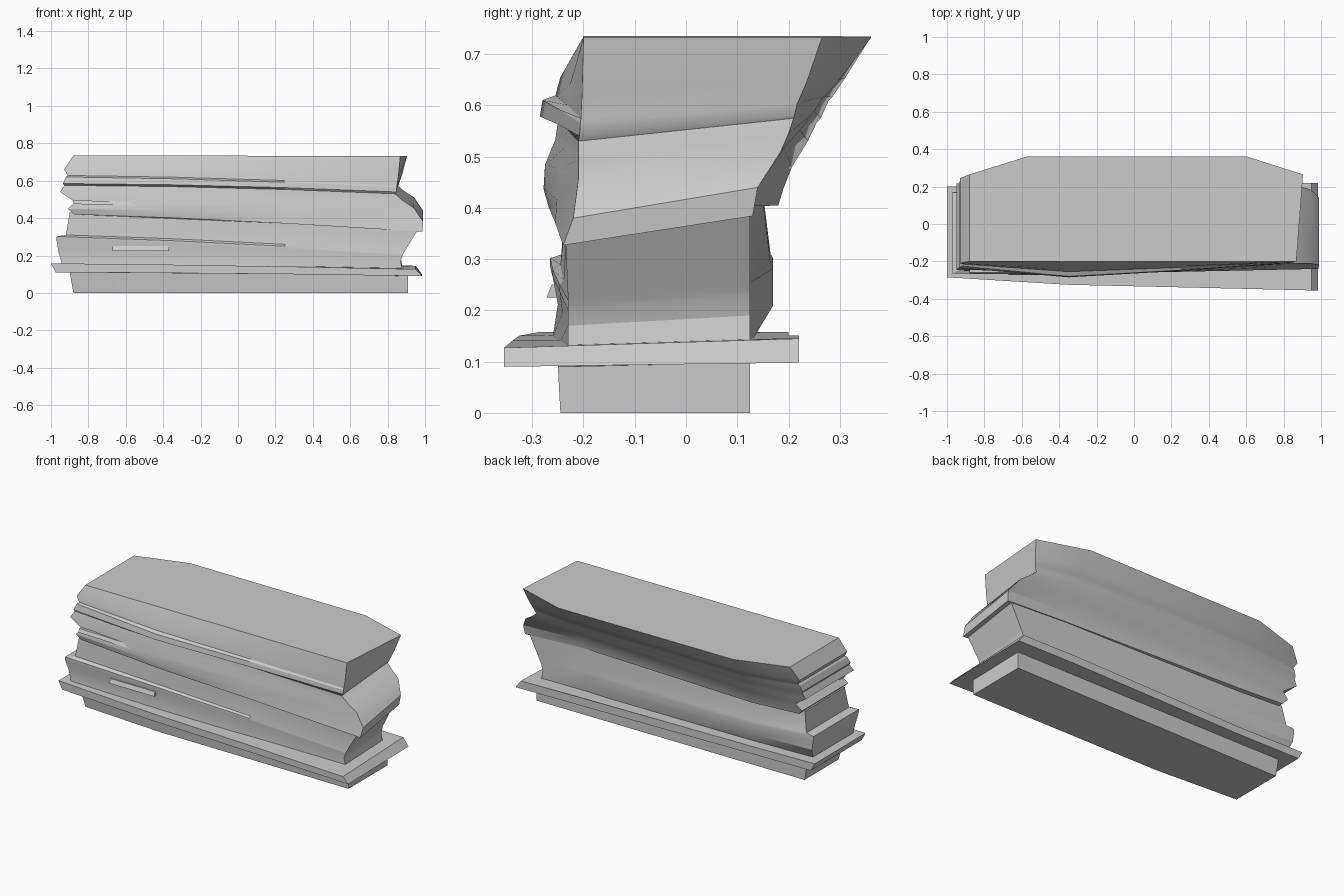
import bpy, bmesh

# Each ring: x left, x right, y front (left, middle, right), y back (right, left), z left, z right
def ring(r, back_rise, hump):
    xl, xr, fl, fm, fr, br, bl, zl, zr = r
    bulge = max(0.0, (zl + zr) / 2 - 0.45) * 0.34
    pts = [(xl, fl), (-0.35, fm), (0.25, fm * 0.55 + fr * 0.45), (xr, fr),
           (xr + bulge * 0.37, br),
           (0.6, br + bulge), (-0.57, bl + bulge), (xl, bl)]
    out = []
    for i, (x, y) in enumerate(pts):
        t = (x - xl) / (xr - xl)
        z = zl + (zr - zl) * t
        if i in (1, 2):
            z += hump
        if i in (4, 5):
            z += back_rise
        out.append((x, y, z))
    return out

def stratum(name, rings, rises, hump=0.008):
    bm = bmesh.new()
    loops = []
    for r, rise in zip(rings, rises):
        loops.append([bm.verts.new(p) for p in ring(r, rise, hump if r[7] < 0.7 and r[7] > 0 else 0)])
    n = len(loops[0])
    for a, b in zip(loops, loops[1:]):
        for i in range(n):
            j = (i + 1) % n
            bm.faces.new((a[i], a[j], b[j], b[i]))
    bm.faces.new(loops[0][::-1])
    bm.faces.new(loops[-1])
    bmesh.ops.recalc_face_normals(bm, faces=bm.faces)
    finish(name, bm)

def finish(name, bm):
    me = bpy.data.meshes.new(name)
    bm.to_mesh(me)
    bm.free()
    ob = bpy.data.objects.new(name, me)
    bpy.context.collection.objects.link(ob)
    bpy.ops.object.select_all(action='DESELECT')
    ob.select_set(True)
    bpy.context.view_layer.objects.active = ob
    bpy.ops.object.shade_smooth_by_angle(angle=0.45)

# Foot of the block
stratum("rock_foot", [
    (-.88, .91, -.20, -.235, -.245, .125, .125, 0, 0),
    (-.90, .91, -.22, -.245, -.25, .125, .125, .115, .09)], [0, .008])

# Thin projecting shelf
stratum("rock_shelf", [
    (-.975, .985, -.285, -.325, -.355, .22, .20, .11, .09),
    (-1.0, .95, -.285, -.325, -.355, .22, .20, .158, .127)], [.008, .018], 0.003)

# Recessed waist
stratum("rock_waist", [
    (-.94, .88, -.25, -.26, -.23, .125, .13, .15, .12),
    (-.96, .87, -.245, -.25, -.23, .125, .17, .22, .17),
    (-.97, .88, -.265, -.26, -.23, .125, .17, .285, .20),
    (-.97, .885, -.265, -.26, -.23, .125, .17, .302, .21),
    (-.92, .89, -.24, -.245, -.23, .125, .165, .31, .22),
    (-.90, .96, -.23, -.235, -.235, .125, .15, .43, .335)], [.01, .02, .03, .03, .03, .055])

# Overhanging upper mass
stratum("rock_crown", [
    (-.88, .985, -.24, -.268, -.24, .13, .18, .42, .327),
    (-.91, .99, -.25, -.278, -.22, .14, .19, .45, .38),
    (-.87, .94, -.24, -.275, -.21, .185, .20, .485, .455),
    (-.95, .88, -.245, -.255, -.21, .20, .215, .54, .495),
    (-.93, .84, -.23, -.25, -.21, .21, .22, .575, .53),
    (-.935, .845, -.235, -.285, -.208, .212, .225, .585, .54),
    (-.92, .85, -.225, -.28, -.206, .217, .23, .62, .565),
    (-.91, .85, -.215, -.255, -.205, .22, .235, .628, .575),
    (-.93, .857, -.21, -.245, -.203, .235, .245, .66, .62),
    (-.88, .868, -.20, -.20, -.20, .265, .265, .735, .732)],
    [.057, .06, .055, .05, .045, .042, .04, .035, .025, 0])

# Small tapering slivers of broken layer on the front
def sliver(name, x0, x1, y, z0, z1, h):
    bm = bmesh.new()
    a = [bm.verts.new((x0, y + dy, z0 + dz)) for dy, dz in ((0, 0), (.06, 0), (.06, h), (.01, h))]
    b = [bm.verts.new((x1, y + dy, z1 + dz)) for dy, dz in ((0, 0), (.06, 0), (.06, h), (.01, h))]
    for i in range(4):
        j = (i + 1) % 4
        bm.faces.new((a[i], a[j], b[j], b[i]))
    bm.faces.new(a)
    bm.faces.new(b)
    bmesh.ops.recalc_face_normals(bm, faces=bm.faces)
    finish(name, bm)

sliver("lower_sliver", -.67, -.37, -.272, .225, .225, .025)
sliver("upper_sliver", -.88, -.43, -.268, .475, .465, .02)
